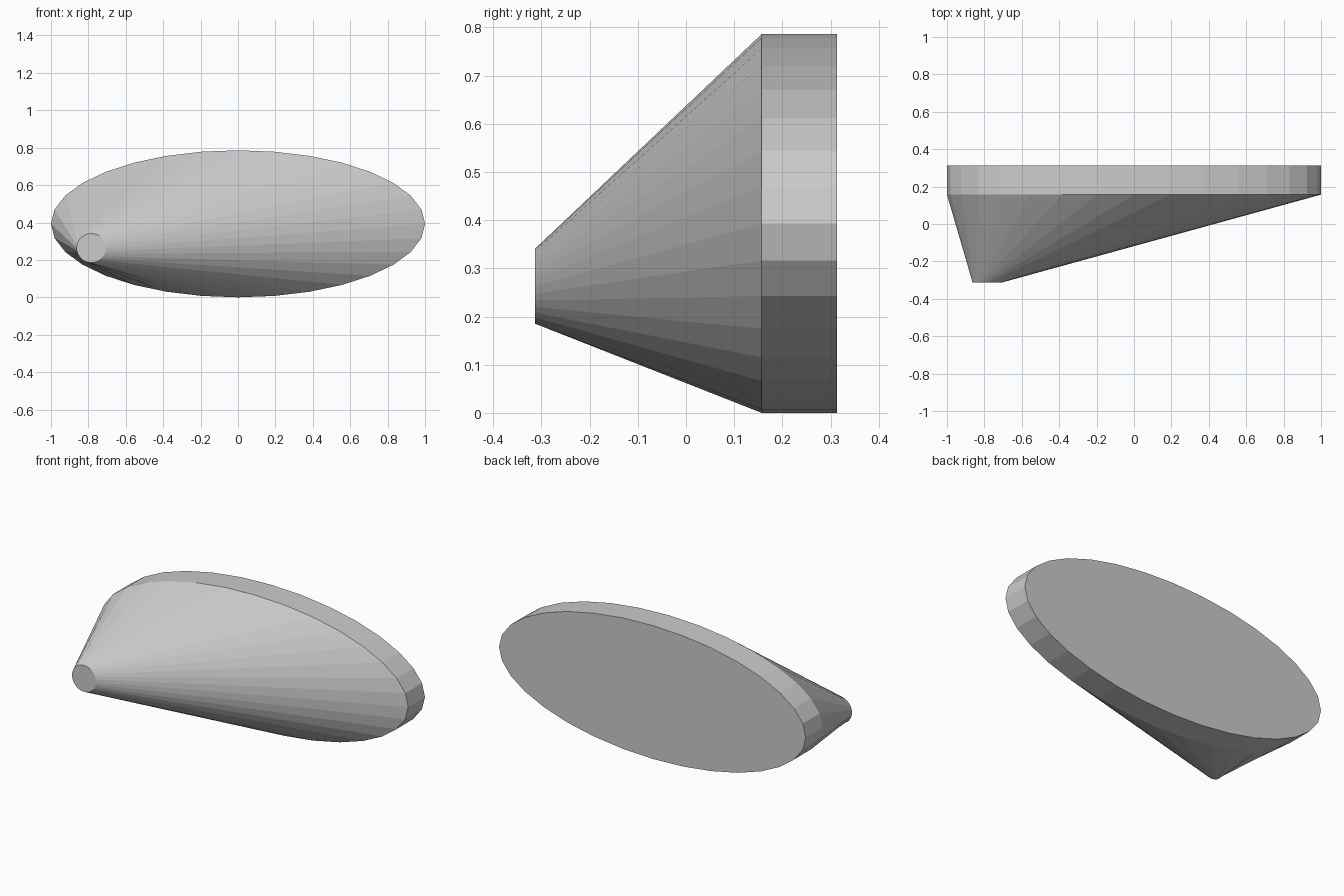
import bpy, bmesh
from math import cos, sin, tau

if "Cube" in bpy.data.objects:
    bpy.data.objects.remove(bpy.data.objects["Cube"])

SEGMENTS = 32


def ring(bm, cx, y, cz, rx, rz):
    """Elliptical loop of vertices in a plane facing the front."""
    return [bm.verts.new((cx + rx * cos(tau * k / SEGMENTS), y,
                          cz + rz * sin(tau * k / SEGMENTS)))
            for k in range(SEGMENTS)]


bm = bmesh.new()

# Small round nose, front rim and back rim of the elliptical plate
rings = [ring(bm, -0.785, -0.313, 0.263, 0.078, 0.078),
         ring(bm, 0, 0.157, 0.393, 1.0, 0.393),
         ring(bm, 0, 0.313, 0.393, 1.0, 0.393)]

# Side walls between neighbouring rings
for a, b in zip(rings, rings[1:]):
    for k in range(SEGMENTS):
        n = (k + 1) % SEGMENTS
        bm.faces.new((a[k], a[n], b[n], b[k]))

# Flat caps
bm.faces.new(rings[0])
bm.faces.new(rings[-1])
bmesh.ops.recalc_face_normals(bm, faces=bm.faces)

mesh = bpy.data.meshes.new("offset_cone_body")
bm.to_mesh(mesh)
bm.free()
body = bpy.data.objects.new("offset_cone_body", mesh)
bpy.context.collection.objects.link(body)
